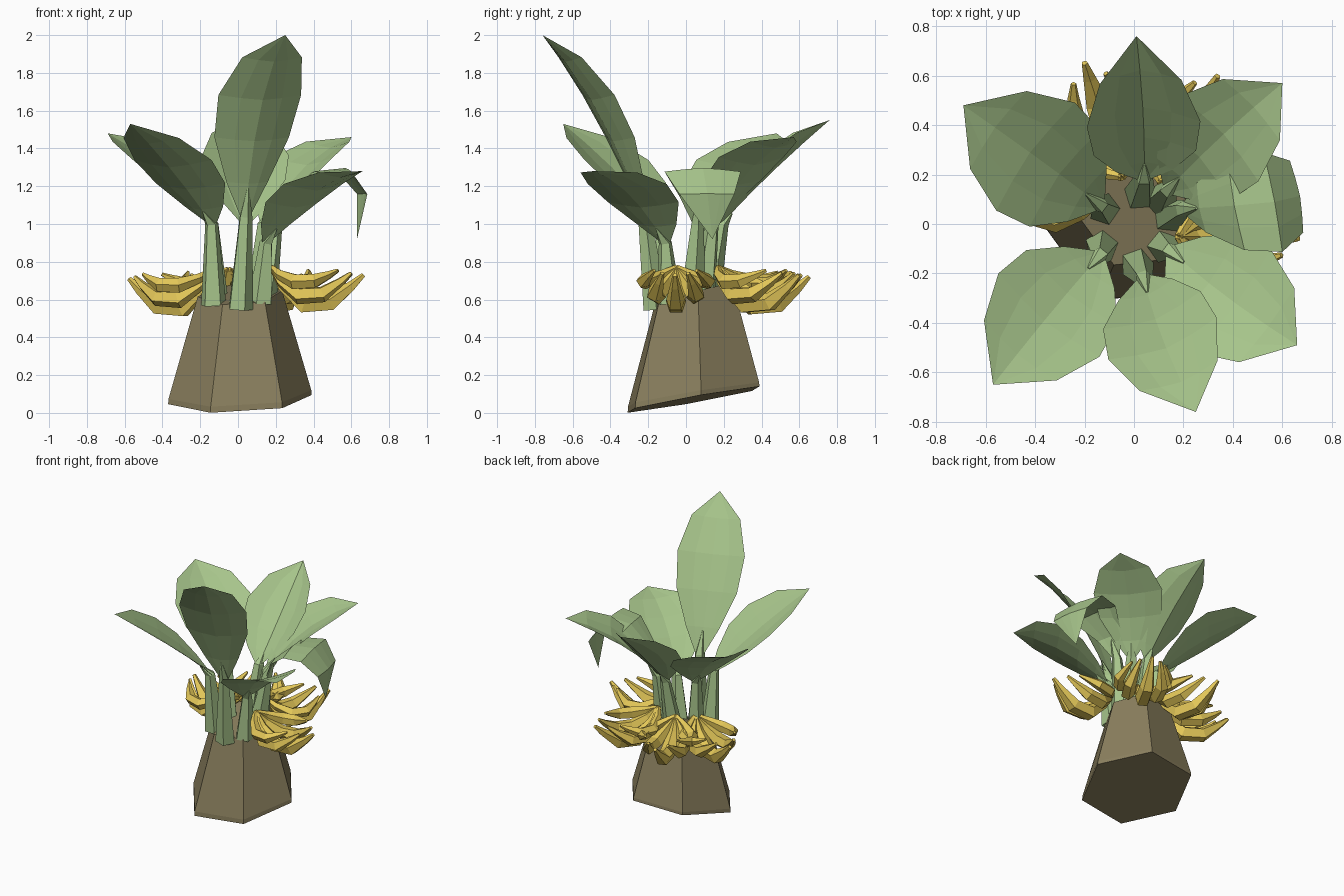
import bpy, math
from mathutils import Vector as V

if "Cube" in bpy.data.objects:
    bpy.data.objects.remove(bpy.data.objects["Cube"])

def material(name, col):
    m = bpy.data.materials.new(name)
    m.diffuse_color = (*col, 1)
    m.use_nodes = True
    m.node_tree.nodes["Principled BSDF"].inputs["Base Color"].default_value = m.diffuse_color
    return m

BROWN = material("bark", (0.25, 0.21, 0.11))
GREEN = material("leaf_green", (0.39, 0.56, 0.26))
YELLOW = material("fruit_yellow", (0.78, 0.58, 0.10))

def make(name, verts, faces, mat):
    me = bpy.data.meshes.new(name)
    me.from_pydata([tuple(v) for v in verts], [], faces)
    me.materials.append(mat)
    ob = bpy.data.objects.new(name, me)
    bpy.context.collection.objects.link(ob)
    return ob

def add_loft(verts, faces, rings):
    """Skin equal-sized rings and cap both ends."""
    n, b = len(rings[0]), len(verts)
    for r in rings:
        verts.extend(r)
    for k in range(len(rings) - 1):
        for i in range(n):
            j = (i + 1) % n
            faces.append((b + k*n + i, b + k*n + j, b + (k+1)*n + j, b + (k+1)*n + i))
    faces.append(tuple(b + i for i in reversed(range(n))))
    faces.append(tuple(b + (len(rings)-1)*n + i for i in range(n)))

def add_tube(verts, faces, path, radii, side, sides=5):
    """Faceted tube along a path; side is the horizontal cross direction."""
    rings = []
    for k, (p, r) in enumerate(zip(path, radii)):
        t = (path[min(k+1, len(path)-1)] - path[max(k-1, 0)]).normalized()
        s = (side - t * side.dot(t)).normalized()
        n = s.cross(t)
        angs = [2*math.pi*i/sides - math.pi/2 for i in range(sides)]
        rings.append([p + (s*math.cos(a) + n*math.sin(a)) * r for a in angs])
    add_loft(verts, faces, rings)

def bezier(pts, t):
    while len(pts) > 1:
        pts = [a.lerp(b, t) for a, b in zip(pts, pts[1:])]
    return pts[0]

# Trunk: tapered hexagon with a tilted foot and top
def hexagon(r, z, sx, sy):
    out = []
    for i in range(6):
        a = math.radians(-114 + 60*i)
        x, y = 0.01 + r*math.cos(a), 0.04 + r*math.sin(a)
        out.append(V((x, y, z + sx*x + sy*y)))
    return out

v, f = [], []
add_loft(v, f, [hexagon(0.382, 0.063, 0.045, 0.18), hexagon(0.38, 0.09, 0.045, 0.165),
                hexagon(0.225, 0.62, 0.045, 0.26)])
make("trunk", v, f, BROWN)

# Leaves: stalk base, blade spine control points, half width, cupping
LEAVES = [
    ("leaf_back", (.02, .11, .58), [(.04, .19, 1.0), (.05, .40, 1.24), (.01, .76, 1.55)], .23, .10),
    ("leaf_front", (.01, -.16, .55), [(.04, -.22, 1.04), (.09, -.45, 1.68), (.25, -.76, 2.0)], .235, .05),
    ("leaf_front_left", (-.13, -.09, .57), [(-.14, -.13, 1.0), (-.32, -.33, 1.27), (-.57, -.65, 1.53)], .265, .05),
    ("leaf_front_right", (.12, -.09, .58), [(.15, -.11, .90), (.36, -.30, 1.22), (.66, -.49, 1.28)], .26, .04),
    ("leaf_right", (.14, .03, .60), [(.2, .06, 1.0), (.3, .07, 1.42), (.83, .09, 1.42), (.63, .14, .92)], .205, -.02),
    ("leaf_back_right", (.11, .09, .60), [(.14, .14, 1.0), (.3, .32, 1.34), (.60, .57, 1.46)], .235, .05),
    ("leaf_back_left", (-.12, .06, .58), [(-.14, .08, 1.0), (-.36, .25, 1.30), (-.69, .48, 1.48)], .27, .05),
]
ROWS = [(0, .12), (.14, .5), (.34, .9), (.56, 1), (.8, .72), (1, 0)]
for name, base, ctrl, width, cup in LEAVES:
    pts = [V(p) for p in ctrl]
    d = pts[-1] - pts[0]
    side = V((d.x, d.y, 0)).normalized().cross(V((0, 0, 1)))
    v, f = [], []
    for t, w in ROWS:
        p = bezier(pts, t)
        tan = (bezier(pts, min(t+.03, 1)) - bezier(pts, max(t-.03, 0))).normalized()
        nor = side.cross(tan).normalized()
        if w == 0:
            v.append(p)
        else:
            v += [p + side*(u*width*w) + nor*(cup*w*abs(u)**1.4) for u in (-1, -.5, 0, .5, 1)]
    for r in range(4):
        for c in range(4):
            f.append((r*5+c, r*5+c+1, r*5+c+6, r*5+c+5))
    f += [(20+c, 21+c, 25) for c in range(4)]
    # stalk running up to the blade
    add_tube(v, f, [V(base), pts[0], bezier(pts, .12)], [.07, .036, .006], side)
    make(name, v, f, GREEN)

# Fruit bunches: fans of curved pods around one stem point, longest in the middle
BUNCHES = [("fruit_right", (.18, -.05, .77), -1), ("fruit_back_right", (.11, .17, .77), 62),
           ("fruit_back_left", (-.05, .19, .76), 108), ("fruit_left", (-.14, .09, .75), 154)]
PROFILE = [(0, 0, .02), (.06, .10, .036), (.17, .195, .056), (.31, .185, .052), (.42, .10, .028), (.485, .04, .013)]
for name, base, ang in BUNCHES:
    a = math.radians(ang)
    out, side, up = V((math.cos(a), math.sin(a), 0)), V((math.sin(a), -math.cos(a), 0)), V((0, 0, 1))
    v, f = [], []
    for i in range(-2, 3):
        roll, yaw = math.radians(29*i), math.radians(7*i)
        size = 1 - 0.13*abs(i)
        fwd = out*math.cos(yaw) + side*math.sin(yaw)
        drop = side*math.sin(roll) - up*math.cos(roll)
        path = [V(base) + (fwd*r + drop*d)*size for r, d, _ in PROFILE]
        add_tube(v, f, path, [r*size for _, _, r in PROFILE], fwd.cross(drop))
    make(name, v, f, YELLOW)
